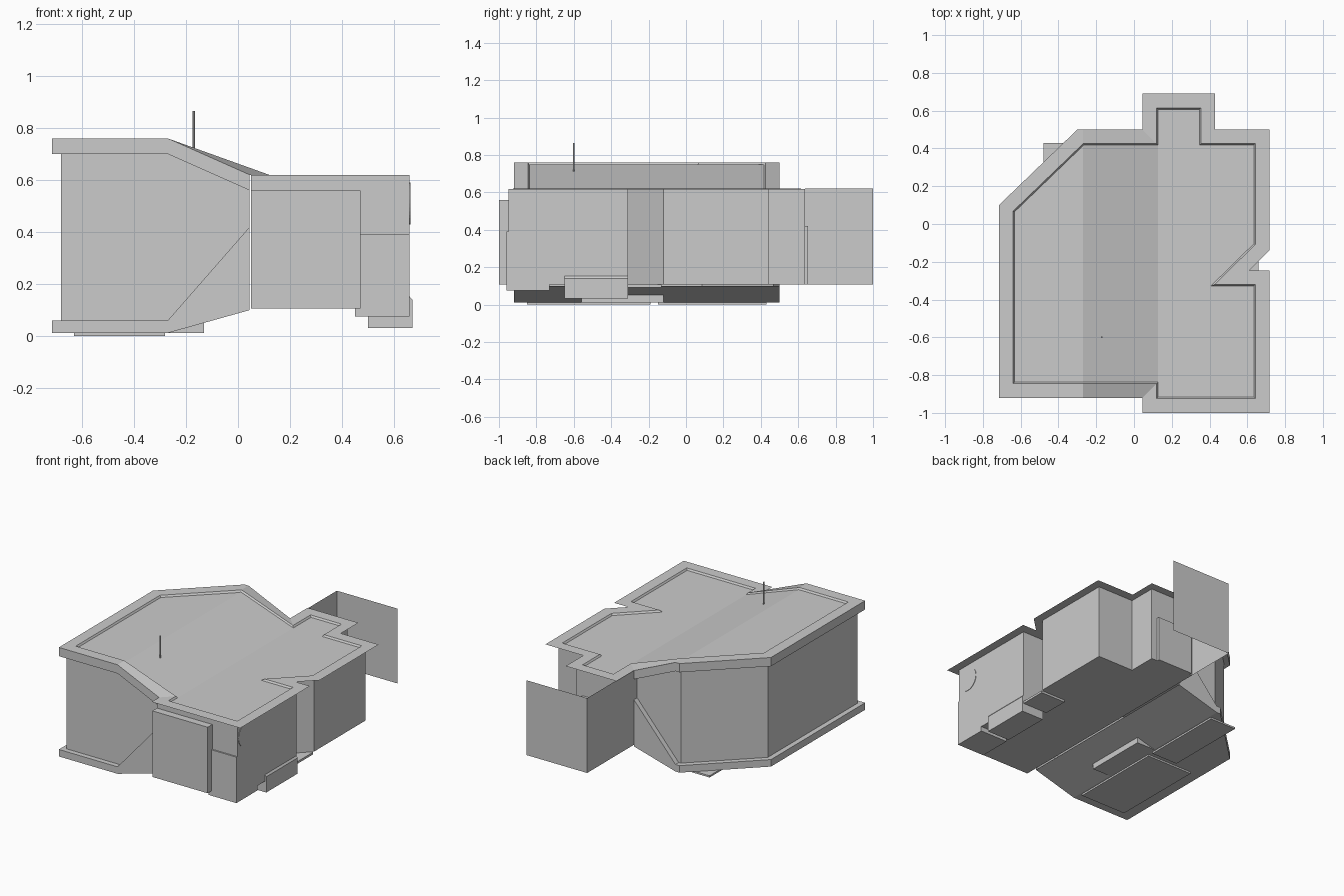
import bpy, bmesh, math
from mathutils import Vector

if "Cube" in bpy.data.objects:
    bpy.data.objects.remove(bpy.data.objects["Cube"])


def finish(name, bm):
    bmesh.ops.recalc_face_normals(bm, faces=bm.faces[:])
    me = bpy.data.meshes.new(name)
    bm.to_mesh(me)
    bm.free()
    ob = bpy.data.objects.new(name, me)
    bpy.context.collection.objects.link(ob)
    return ob


def loft(name, rings, closed, first_caps=(), last_caps=()):
    """Bridge rings of equal length; caps are index lists into the end rings."""
    bm = bmesh.new()
    vs = [[bm.verts.new(p) for p in r] for r in rings]
    n = len(rings[0])
    for a, b in zip(vs, vs[1:]):
        for i in range(n if closed else n - 1):
            j = (i + 1) % n
            bm.faces.new((a[i], a[j], b[j], b[i]))
    for caps, ring in ((first_caps, vs[0]), (last_caps, vs[-1])):
        for c in caps:
            bm.faces.new([ring[i] for i in c])
    return finish(name, bm)


def box(name, x0, x1, y0, y1, z0, z1):
    base = [(x0, y0), (x1, y0), (x1, y1), (x0, y1)]
    return loft(name, [[(x, y, z) for x, y in base] for z in (z0, z1)],
                True, [range(4)], [range(4)])


def inset(pts, d):
    """Mitred inward offset of a counter-clockwise outline."""
    out = []
    for i, p in enumerate(pts):
        p = Vector(p)
        a = (p - Vector(pts[i - 1])).normalized()
        b = (Vector(pts[(i + 1) % len(pts)]) - p).normalized()
        na, nb = Vector((-a.y, a.x)), Vector((-b.y, b.x))
        q = p + (na + nb) * d / (1 + na.dot(nb))
        out.append((q.x, q.y))
    return out


XB, XE = -0.27, 0.045          # start and end of the sloping middle


def at(pts, za, zb):
    """Lift an outline: height za on the left, ramping to zb on the right."""
    def z(x):
        t = min(1, max(0, (x - XB) / (XE - XB)))
        return za + (zb - za) * t
    return [(x, y, z(x)) for x, y in pts]


# Roof sheet with a shallow recessed field inside the rim
roof = [(XE, -.92), (XE, -1), (.717, -1), (.717, -.245), (.61, -.245),
        (.717, -.14), (.717, .5), (.43, .5), (.43, .69), (XE, .69), (XE, .5),
        (XB, .5), (-.3, .5), (-.715, .1), (-.715, -.92), (XB, -.92)]
field = inset(roof, .075)
lip = inset(roof, .083)
loft("roof", [at(roof, .76, .62), at(field, .76, .62), at(lip, .748, .608)], True,
     last_caps=[range(0, 11), (10, 11, 15, 0), range(11, 16)])

# Tall left wing: base band, walls set back, fascia band under the roof
outer = roof[10:] + [roof[0]]
inner = inset(outer, .035)
inner[0], inner[-1] = (XE, .465), (XE, -.885)
loft("tall_wing", [at(outer, .012, .1), at(outer, .06, .42), at(inner, .06, .42),
                   at(inner, .70, .56), at(outer, .70, .56), at(outer, .76, .62)],
     False, first_caps=[range(1, 6), (0, 1, 5, 6)])

# Low right wing with V notch
plan = [(.05, -.95), (.66, -.95), (.66, -.31), (.47, -.31), (.66, -.12),
        (.66, .44), (.385, .44), (.385, .635), (.05, .635)]
loft("low_wing", [[(x, y, z) for x, y in plan] for z in (.107, .619)], True,
     first_caps=[range(9)])

# Thin rear screen wall
screen = [(.05, .635), (.05, 1), (.51, 1)]
loft("rear_screen", [[(x, y, z) for x, y in screen] for z in (.107, .62)], False)

# Front and rear wall panels
box("front_panel", .05, .47, -1, -.95, .107, .56)
box("corner_panel", .45, .66, -.96, -.945, .075, .39)
box("corner_sill", .45, .66, -.96, -.73, .075, .107)
box("rear_door", .07, .34, .635, .653, .107, .42)

# Entrance step with bevelled outer edge
step = [(.5, .032), (.67, .032), (.67, .14), (.66, .152), (.5, .152)]
loft("entrance_step", [[(x, y, z) for x, z in step] for y in (-.65, -.31)], True,
     [range(5)], [range(5)])
box("notch_sill", .47, .66, -.31, -.13, .092, .107)

# Underside block and ground pads
box("underside_block", XB, -.13, -.56, -.12, .012, .1)
box("ground_pad_front", -.63, -.28, -.85, -.19, 0, .012)
box("ground_pad_back", -.48, -.28, -.15, .43, 0, .012)

# Plain round plate on the side wall
bpy.ops.mesh.primitive_cylinder_add(vertices=32, radius=.08, depth=.004,
                                    location=(.661, -.86, .51),
                                    rotation=(0, math.pi / 2, 0))
bpy.context.object.name = "round_plate"

# Antenna
bpy.ops.mesh.primitive_cylinder_add(vertices=8, radius=.005, depth=.165,
                                    location=(-.17, -.6, .782))
bpy.context.object.name = "antenna"
